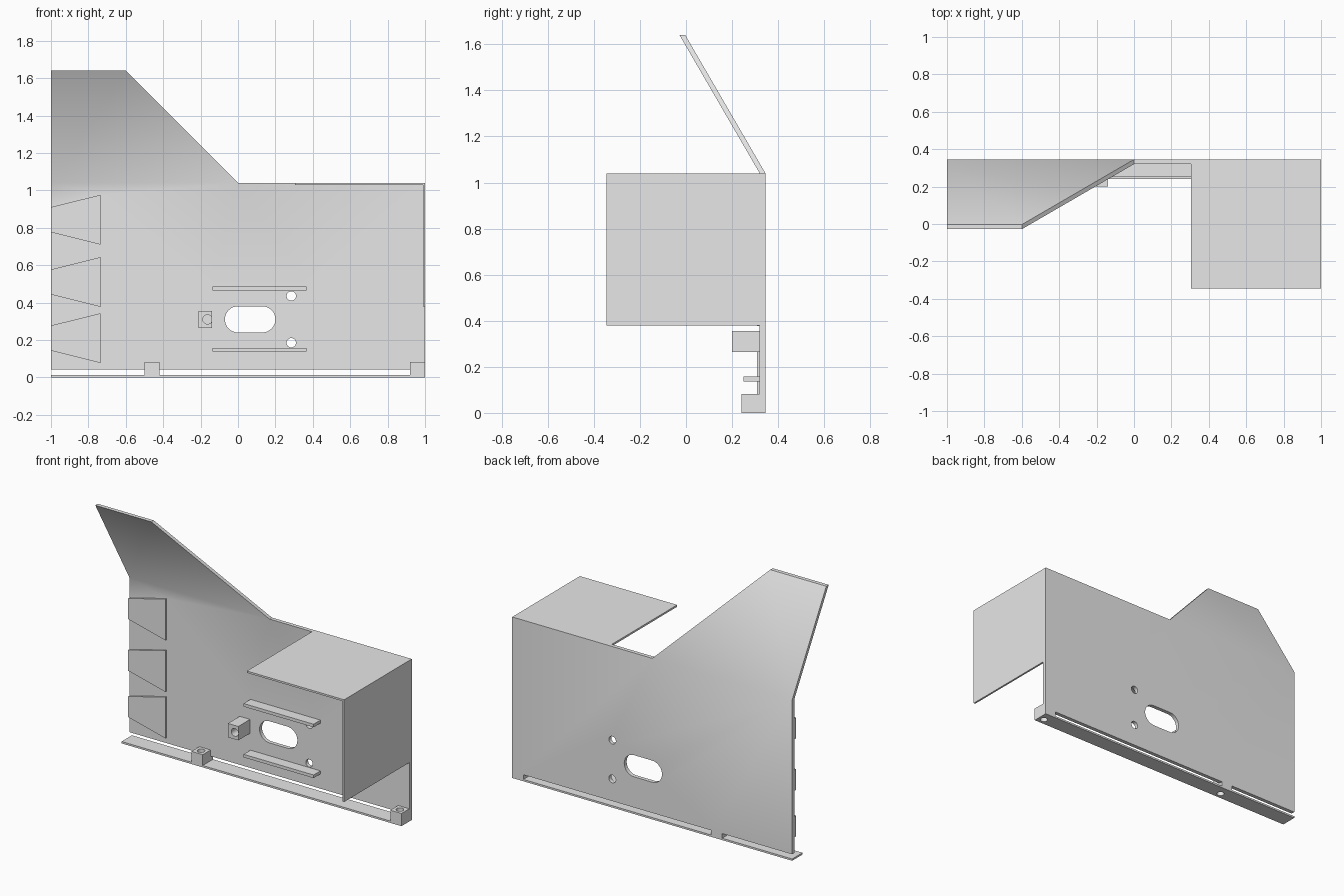
import bpy, bmesh, math

cube = bpy.data.objects.get("Cube")
if cube:
    bpy.data.objects.remove(cube, do_unlink=True)

grey = bpy.data.materials.new("light_grey")
grey.use_nodes = True
grey.diffuse_color = (0.8, 0.8, 0.8, 1)
grey.node_tree.nodes["Principled BSDF"].inputs["Base Color"].default_value = (0.8, 0.8, 0.8, 1)

FRONT, BACK = 0.32, 0.345   # wall faces in y
FOLD, TOP = 1.04, 1.64      # fold line and flap top in z


def finish(name, bm):
    bmesh.ops.recalc_face_normals(bm, faces=bm.faces)
    mesh = bpy.data.meshes.new(name)
    bm.to_mesh(mesh)
    bm.free()
    mesh.materials.append(grey)
    ob = bpy.data.objects.new(name, mesh)
    bpy.context.collection.objects.link(ob)
    return ob


def prism(name, outline, lo, hi, axis="y"):
    """Extrude a 2D outline along y (outline in x, z) or along z (outline in x, y)."""
    bm = bmesh.new()
    place = (lambda a, b, t: (a, t, b)) if axis == "y" else (lambda a, b, t: (a, b, t))
    rings = [[bm.verts.new(place(a, b, t)) for a, b in outline] for t in (lo, hi)]
    for ring in rings:
        bm.faces.new(ring)
    for i in range(len(outline)):
        j = (i + 1) % len(outline)
        bm.faces.new((rings[0][i], rings[0][j], rings[1][j], rings[1][i]))
    return finish(name, bm)


def box(name, x, y, z):
    return prism(name, [(x[0], z[0]), (x[1], z[0]), (x[1], z[1]), (x[0], z[1])], *y)


def slot(cx, cy, r, half=0.0, steps=16):
    """Circle outline, or a rounded slot when half > 0."""
    pts = []
    for side in (1, -1):
        for k in range(steps + 1 if half else steps):
            a = math.pi * (k / steps - 0.5) + (0 if side > 0 else math.pi)
            pts.append((cx + side * half + r * math.cos(a), cy + r * math.sin(a)))
    return pts


def select(ob):
    bpy.ops.object.select_all(action="DESELECT")
    ob.select_set(True)
    bpy.context.view_layer.objects.active = ob


def combine(ob, tool, operation="DIFFERENCE"):
    tool.hide_render = True
    mod = ob.modifiers.new("combine", "BOOLEAN")
    mod.object, mod.operation, mod.solver = tool, operation, "EXACT"
    select(ob)
    bpy.ops.object.modifier_apply(modifier=mod.name)
    bpy.data.objects.remove(tool, do_unlink=True)


# Wall with the flap leaning forward above the fold
bm = bmesh.new()
lean = 0.348
lower = [(-1, FOLD), (-1, 0), (1, 0), (1, FOLD), (0, FOLD)]
upper = [(-0.6, TOP), (-1, TOP)]
sides = []
for y in (FRONT, BACK):
    low = [bm.verts.new((x, y, z)) for x, z in lower]
    up = [bm.verts.new((x, y - lean, z)) for x, z in upper]
    bm.faces.new(low)
    bm.faces.new([low[0], low[4]] + up)
    sides.append(low + up)
for i in range(len(sides[0])):
    j = (i + 1) % len(sides[0])
    bm.faces.new((sides[0][i], sides[0][j], sides[1][j], sides[1][i]))
wall = finish("wall", bm)

# Long slots along the foot, the round holes and the oval opening
for x in ((-1.1, -0.5), (-0.42, 0.92)):
    combine(wall, box("cutter", x, (0.2, 0.5), (0.012, 0.042)))
for z in (0.185, 0.435):
    combine(wall, prism("cutter", slot(0.285, z, 0.025), 0.2, 0.5))
combine(wall, prism("cutter", slot(0.065, 0.31, 0.07, 0.065), 0.2, 0.5))

# Raised tapered pads at the free end
for z in (0.21, 0.51, 0.843):
    if z > 0.8:
        z = 0.843
    pad = [(-1, z - 0.067), (-0.735, z - 0.133), (-0.735, z + 0.133), (-1, z + 0.067)]
    combine(wall, prism("pad", pad, FRONT - 0.012, FRONT + 0.01), "UNION")

# Guide rails above and below the opening
for z in (0.147, 0.475):
    combine(wall, box("rail", (-0.135, 0.365), (0.25, FRONT + 0.01), (z - 0.01, z + 0.01)), "UNION")
select(wall)
bpy.ops.object.shade_smooth_by_angle(angle=math.radians(35))

# Square boss with a blind hole
boss = box("boss", (-0.212, -0.138), (0.2, FRONT), (0.265, 0.355))
combine(boss, prism("cutter", slot(-0.163, 0.31, 0.025), 0.1, 0.29))

# Foot strip and its two drilled mounting blocks
strip = box("foot_strip", (-1, 1), (0.24, FRONT), (0, 0.012))
for name, x in (("middle_block", -0.46), ("end_block", 0.96)):
    block = box(name, (x - 0.04, x + 0.04), (0.24, FRONT), (0.012, 0.082))
    for part in (strip, block):
        combine(part, prism("cutter", slot(x, 0.28, 0.023), -0.1, 0.2, "z"))

# Cover plates at the boxed end
box("top_cover", (0.305, 1), (-0.345, FRONT), (FOLD - 0.012, FOLD))
box("side_cover", (0.988, 1), (-0.345, FRONT), (0.38, FOLD - 0.012))

# Smooth round holes, crisp edges
for ob in (boss, strip, bpy.data.objects["middle_block"], bpy.data.objects["end_block"]):
    select(ob)
    bpy.ops.object.shade_smooth_by_angle(angle=math.radians(35))
